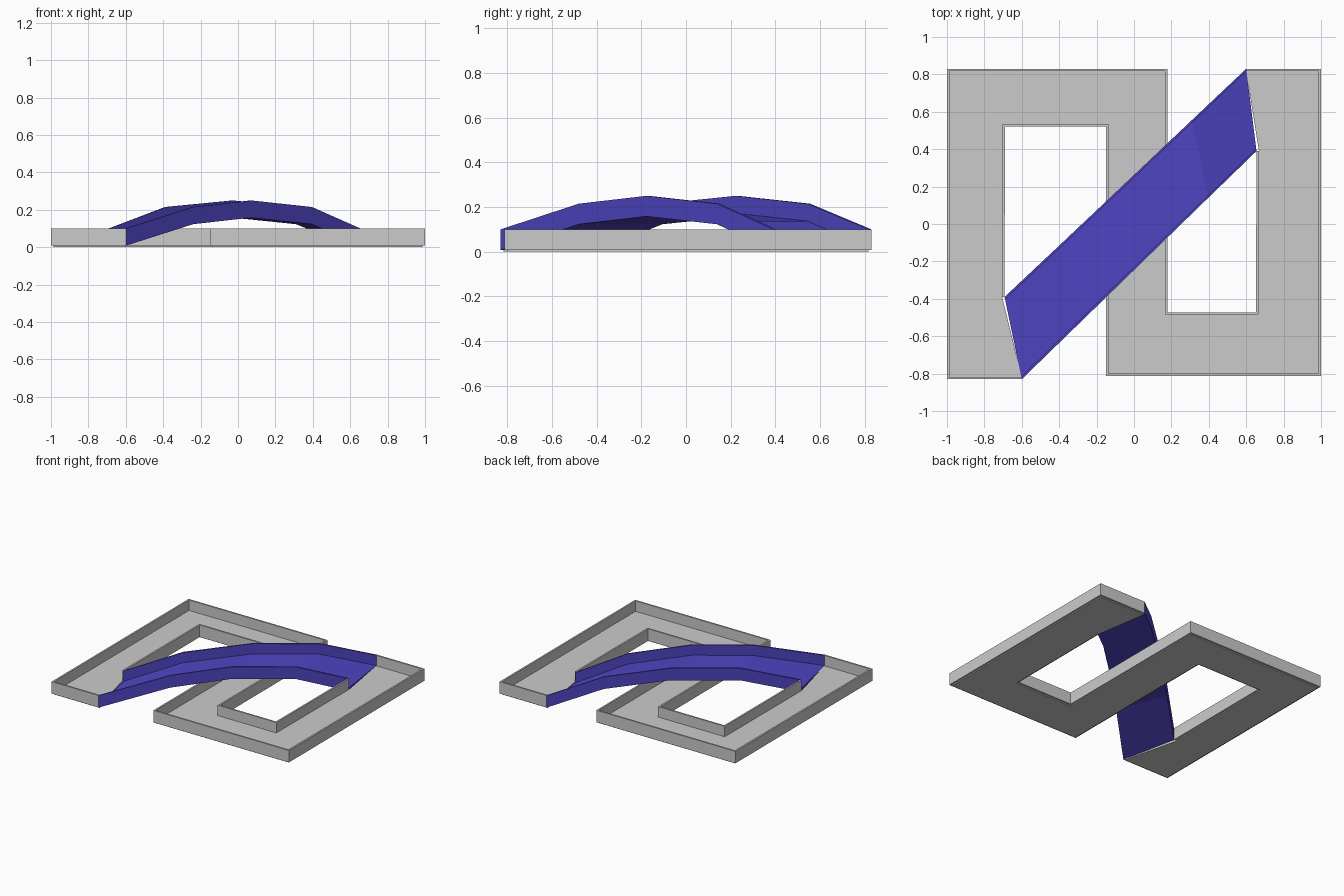
import bpy, bmesh
from mathutils import Vector

if "Cube" in bpy.data.objects:
    bpy.data.objects.remove(bpy.data.objects["Cube"])

T = 0.013          # wall thickness
H = 0.092          # wall height
Z0, Z1 = 0.008, 0.10


def finish(name, bm, mat=None):
    bmesh.ops.recalc_face_normals(bm, faces=bm.faces)
    me = bpy.data.meshes.new(name)
    bm.to_mesh(me)
    bm.free()
    ob = bpy.data.objects.new(name, me)
    bpy.context.collection.objects.link(ob)
    if mat:
        me.materials.append(mat)
    return ob


def loft(name, sections, mat=None):
    """Skin a list of closed cross-sections and cap both ends."""
    bm = bmesh.new()
    rings = [[bm.verts.new(p) for p in s] for s in sections]
    n = len(rings[0])
    for a, b in zip(rings, rings[1:]):
        for i in range(n):
            j = (i + 1) % n
            bm.faces.new((a[i], a[j], b[j], b[i]))
    bm.faces.new(rings[0])
    bm.faces.new(rings[-1])
    return finish(name, bm, mat)


def offset(path, d):
    """Mitred sideways offset of an open 2D path (positive = left)."""
    pts = [Vector(p) for p in path]
    nrm = []
    for a, b in zip(pts, pts[1:]):
        u = (b - a).normalized()
        nrm.append(Vector((-u.y, u.x)))
    out = []
    for i, p in enumerate(pts):
        n0, n1 = nrm[max(i - 1, 0)], nrm[min(i, len(nrm) - 1)]
        out.append(p + (n0 + n1) * d / (1 + n0.dot(n1)))
    return out


# Flat track: the two edges of the winding lane
edge_a = [(-0.6, -0.83), (-1, -0.83), (-1, 0.83), (0.18, 0.83),
          (0.18, -0.472), (0.652, -0.472), (0.655, 0.39)]
edge_b = [(-0.692, -0.39), (-0.69, 0.522), (-0.15, 0.522), (-0.15, -0.812),
          (1, -0.812), (1, 0.83), (0.6, 0.83)]
in_a, in_b = offset(edge_a, -T), offset(edge_b, T)

for name, outer, inner in (("track_wall_a", edge_a, in_a),
                           ("track_wall_b", edge_b, in_b)):
    loft(name, [[(*o, Z0), (*o, Z1), (*i, Z1), (*i, Z0)]
                for o, i in zip(outer, inner)])

# Track floor between the walls
bm = bmesh.new()
face = bm.faces.new([bm.verts.new((p.x, p.y, 0)) for p in in_a + in_b[::-1]])
ext = bmesh.ops.extrude_face_region(bm, geom=[face], use_keep_orig=True)
bmesh.ops.translate(bm, vec=(0, 0, 0.02),
                    verts=[v for v in ext["geom"] if isinstance(v, bmesh.types.BMVert)])
finish("track_floor", bm)

# Bridge: U-shaped channel rising over the middle lane
blue = bpy.data.materials.new("bridge_blue")
blue.diffuse_color = (0.08, 0.06, 0.55, 1)
blue.use_nodes = True
blue.node_tree.nodes["Principled BSDF"].inputs["Base Color"].default_value = blue.diffuse_color
low = [(-0.6, -0.83), (-0.24, -0.48), (0.07, -0.178), (0.395, 0.138), (0.655, 0.39)]
high = [(-0.692, -0.39), (-0.39, -0.106), (-0.03, 0.234), (0.31, 0.556), (0.6, 0.83)]
tops = [0.10, 0.215, 0.25, 0.215, 0.10]
sections = []
for a, b, top in zip(low, high, tops):
    a, b = Vector(a), Vector(b)
    u = (b - a).normalized() * T
    bot, flo = top - H, top - H + 0.014
    sections.append([(*a, bot), (*a, top), (*(a + u), top), (*(a + u), flo),
                     (*(b - u), flo), (*(b - u), top), (*b, top), (*b, bot)])
loft("bridge", sections, blue)
